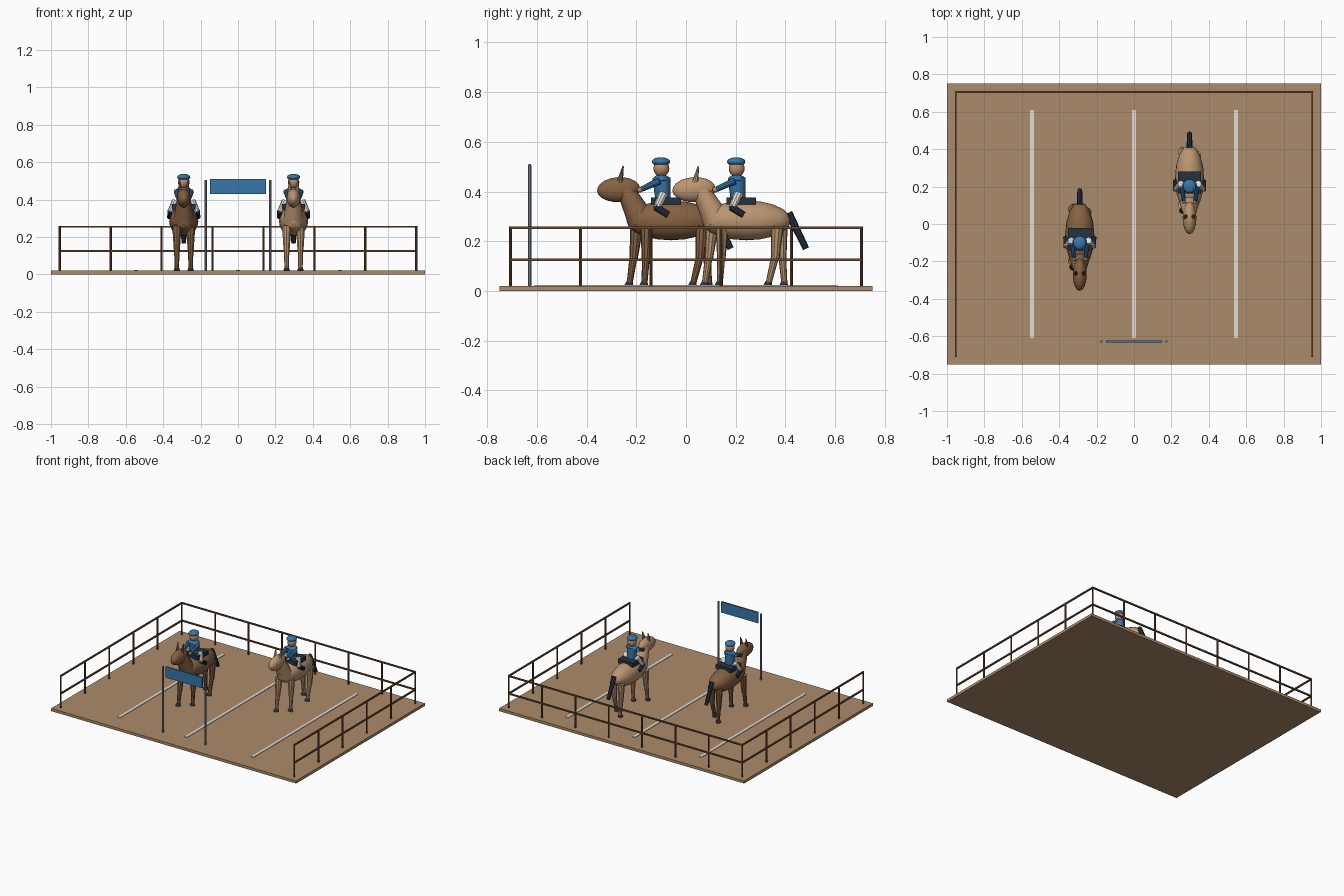
import bpy
import math
from mathutils import Vector

cube = bpy.data.objects.get("Cube")
if cube:
    bpy.data.objects.remove(cube, do_unlink=True)


def material(name, r, g, b):
    m = bpy.data.materials.new(name)
    m.use_nodes = True
    col = [(c / 255) ** 2.2 for c in (r, g, b)] + [1]
    m.diffuse_color = col
    m.node_tree.nodes["Principled BSDF"].inputs["Base Color"].default_value = col
    return m


SAND = material("sand", 170, 138, 106)
RAIL = material("rail_brown", 104, 76, 52)
BAY = material("bay_coat", 134, 98, 68)
TAN = material("tan_coat", 186, 148, 112)
BLUE = material("blue", 58, 118, 168)
NAVY = material("dark_navy", 42, 54, 68)
SKIN = material("skin", 186, 140, 106)
WHITE = material("white", 222, 220, 210)
METAL = material("grey_metal", 130, 142, 152)


def finish(name, mat, smooth=False):
    ob = bpy.context.object
    ob.name = name
    ob.data.materials.append(mat)
    if smooth:
        bpy.ops.object.shade_smooth_by_angle(angle=math.radians(35))
    return ob


def box(name, mat, centre, size):
    bpy.ops.mesh.primitive_cube_add(size=1, location=centre)
    bpy.context.object.scale = size
    return finish(name, mat)


def ball(name, mat, centre, radii, tilt=0, segments=16, rings=10):
    bpy.ops.mesh.primitive_uv_sphere_add(segments=segments, ring_count=rings,
                                         location=centre, rotation=(tilt, 0, 0))
    bpy.context.object.scale = radii
    return finish(name, mat, True)


def limb(name, mat, a, b, r1, r2, sides=10):
    """Tapered cylinder from point a to point b."""
    a, b = Vector(a), Vector(b)
    d = b - a
    bpy.ops.mesh.primitive_cone_add(vertices=sides, radius1=r1, radius2=r2,
                                    depth=d.length, location=(a + b) / 2)
    bpy.context.object.rotation_euler = d.to_track_quat('Z', 'Y').to_euler()
    return finish(name, mat, True)


# Arena floor and lane lines
box("arena_floor", SAND, (0, 0, 0.01), (2, 1.5, 0.02))
for x in (-0.545, 0, 0.545):
    box("lane_line", WHITE, (x, 0, 0.021), (0.02, 1.22, 0.006))

# Fence on three sides, open at the front
FX, FY = 0.953, 0.706
for z in (0.125, 0.255):
    box("back_rail", RAIL, (0, FY, z), (2 * FX, 0.01, 0.01))
    for s in (-1, 1):
        box("side_rail", RAIL, (s * FX, 0, z), (0.01, 2 * FY, 0.01))
for i in range(8):
    x = -FX + 2 * FX * i / 7
    limb("back_post", RAIL, (x, FY, 0.02), (x, FY, 0.26), 0.006, 0.006, 8)
for i in range(5):
    y = -FY + 2 * FY * i / 5
    for s in (-1, 1):
        limb("side_post", RAIL, (s * FX, y, 0.02), (s * FX, y, 0.26), 0.006, 0.006, 8)

# Start gate with banner
for s in (-1, 1):
    limb("gate_post", METAL, (s * 0.173, -0.628, 0.02), (s * 0.173, -0.628, 0.505),
         0.007, 0.007, 8)
box("gate_banner", BLUE, (0, -0.628, 0.471), (0.3, 0.01, 0.08))


def horse_and_rider(x, dy, coat):
    def p(px, py, pz):
        return (x + px, py + dy, pz)

    # Horse body, neck and head
    ball("horse_body", coat, p(0, 0.243, 0.284), (0.078, 0.18, 0.08))
    limb("horse_neck", coat, p(0, 0.125, 0.28), p(0, 0.06, 0.405), 0.056, 0.036, 12)
    ball("horse_head", coat, p(0, 0.032, 0.408), (0.037, 0.087, 0.05), 0.06)
    limb("horse_tail", NAVY, p(0, 0.412, 0.315), p(0, 0.483, 0.17), 0.016, 0.013, 8)

    # Saddle
    box("saddle", NAVY, p(0, 0.222, 0.362), (0.125, 0.12, 0.03))

    # Rider body, head and cap
    limb("rider_torso", BLUE, p(0, 0.21, 0.365), p(0, 0.204, 0.455), 0.03, 0.036, 12)
    ball("rider_shoulders", BLUE, p(0, 0.204, 0.45), (0.04, 0.034, 0.018))
    ball("rider_head", SKIN, p(0, 0.204, 0.493), (0.031, 0.032, 0.034))
    ball("rider_cap", BLUE, p(0, 0.202, 0.52), (0.035, 0.037, 0.018))

    for s in (-1, 1):
        limb("horse_ear", coat, p(s * 0.02, 0.036, 0.435), p(s * 0.022, 0.05, 0.502),
             0.013, 0.003, 8)

        # Horse legs in a walking stance
        for top, knee, foot in ((0.125 + s * 0.02, 0.117 + s * 0.025, 0.106 + s * 0.03),
                                (0.375 - s * 0.008, 0.373 - s * 0.014, 0.364 - s * 0.032)):
            lx = s * 0.037
            limb("upper_leg", coat, p(lx, top, 0.26), p(lx, knee, 0.13), 0.026, 0.017)
            limb("lower_leg", coat, p(lx, knee, 0.14), p(lx, foot, 0.03), 0.016, 0.012)
            limb("hoof", NAVY, p(lx, foot - 0.003, 0.02), p(lx, foot, 0.036), 0.018, 0.013)

        # Rider arms and hands
        limb("rider_arm", BLUE, p(s * 0.04, 0.197, 0.443), p(s * 0.031, 0.125, 0.41),
             0.014, 0.011)
        ball("rider_hand", SKIN, p(s * 0.03, 0.118, 0.407), (0.011, 0.012, 0.011))

        # Rider legs and boots
        limb("rider_leg", WHITE, p(s * 0.045, 0.212, 0.39), p(s * 0.074, 0.185, 0.333),
             0.02, 0.014)
        limb("rider_boot", NAVY, p(s * 0.074, 0.18, 0.338), p(s * 0.076, 0.232, 0.306),
             0.014, 0.013)


horse_and_rider(-0.29, -0.303, BAY)
horse_and_rider(0.297, 0, TAN)
